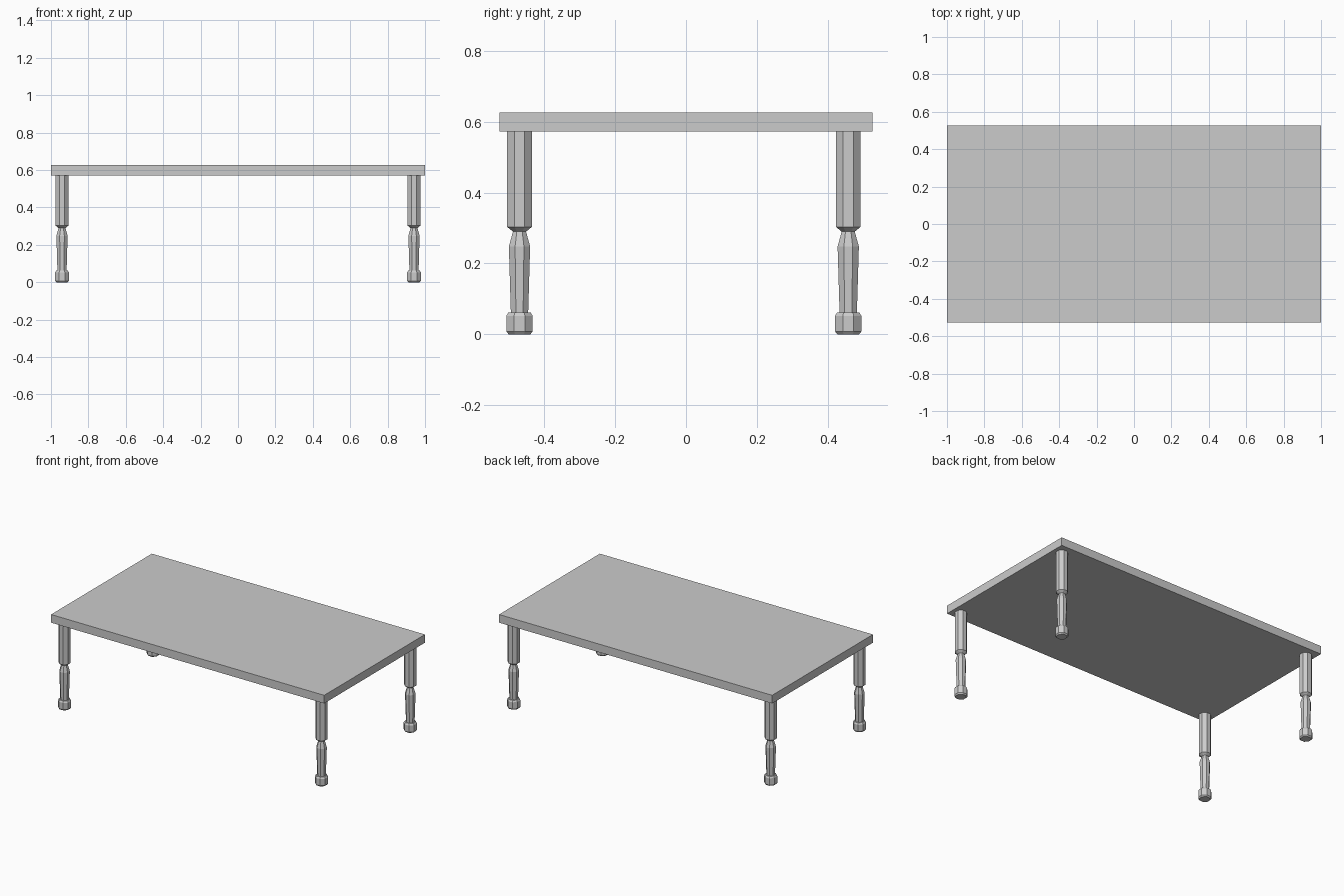
import bpy, bmesh, math

if "Cube" in bpy.data.objects:
    bpy.data.objects.remove(bpy.data.objects["Cube"])

def make_object(name, bm):
    mesh = bpy.data.meshes.new(name)
    bmesh.ops.recalc_face_normals(bm, faces=bm.faces)
    bm.to_mesh(mesh)
    bm.free()
    ob = bpy.data.objects.new(name, mesh)
    bpy.context.collection.objects.link(ob)
    return ob

# Tabletop slab
TOP, UNDER = 0.626, 0.572
bm = bmesh.new()
bmesh.ops.create_cube(bm, size=1)
bmesh.ops.scale(bm, vec=(2.0, 1.054, TOP - UNDER), verts=bm.verts)
bmesh.ops.translate(bm, vec=(0, 0, (TOP + UNDER) / 2), verts=bm.verts)
make_object("tabletop", bm)

# Turned eight-sided leg: (corner radius, height)
PROFILE = [(0.033, 0.0), (0.0403, 0.008), (0.0403, 0.052), (0.034, 0.062),
           (0.0265, 0.062), (0.0325, 0.248), (0.020, 0.290),
           (0.0375, 0.303), (0.0375, UNDER)]
SIDES = 8

def make_leg(name, x, y):
    bm = bmesh.new()
    rings = []
    for r, z in PROFILE:
        angles = [(i + 0.5) * math.tau / SIDES for i in range(SIDES)]
        rings.append([bm.verts.new((r * math.cos(a), r * math.sin(a), z)) for a in angles])
    for low, high in zip(rings, rings[1:]):
        for i in range(SIDES):
            j = (i + 1) % SIDES
            bm.faces.new((low[i], low[j], high[j], high[i]))
    bm.faces.new(rings[0][::-1])
    bm.faces.new(rings[-1])
    make_object(name, bm).location = (x, y, 0)

# Four legs, near the corners
for depth, y in (("front", -0.470), ("back", 0.458)):
    for side, x in (("left", -0.941), ("right", 0.941)):
        make_leg(f"{depth}_{side}_leg", x, y)
